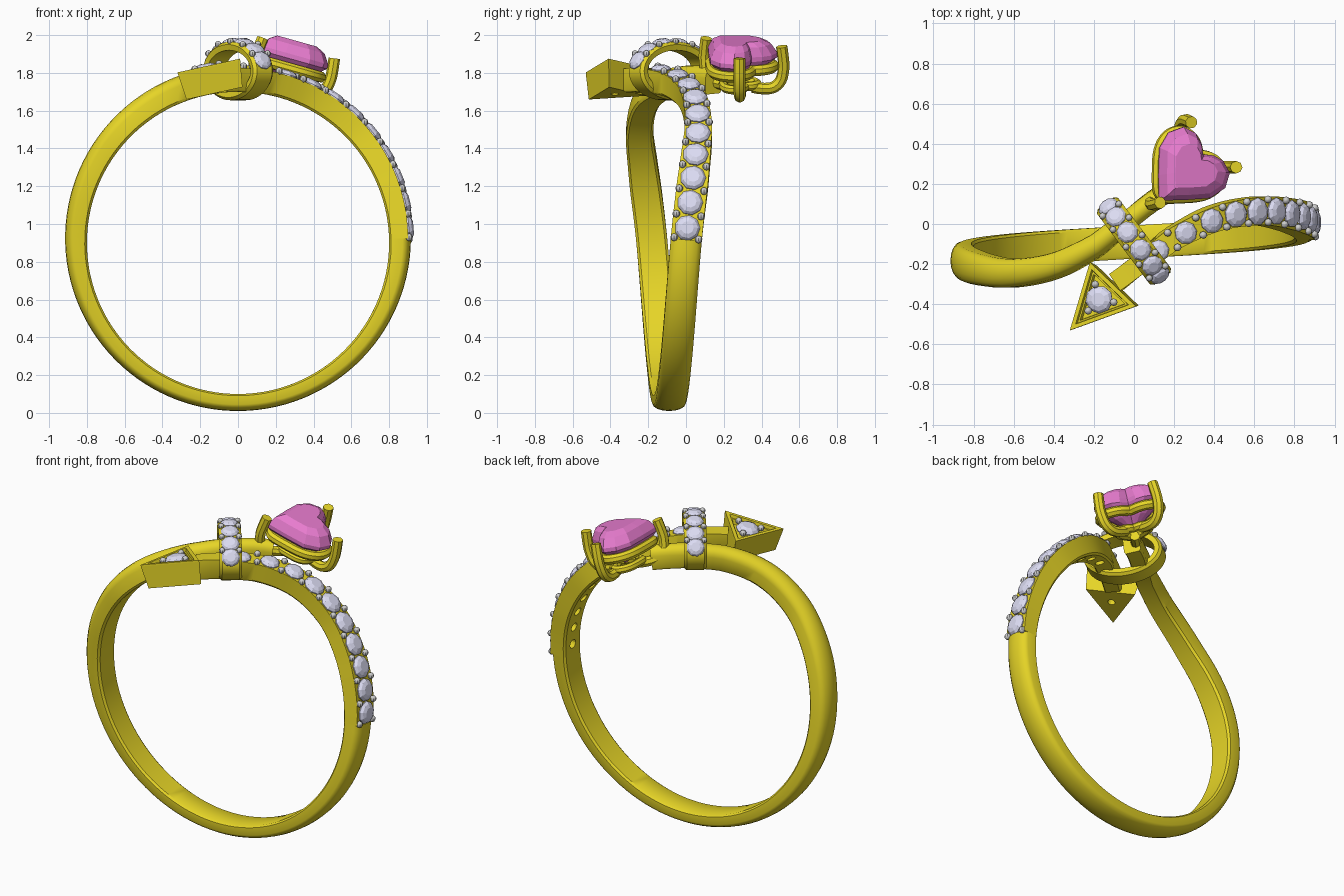
import bpy, bmesh
from math import sin, cos, radians, pi
from mathutils import Vector as V

if "Cube" in bpy.data.objects:
    bpy.data.objects.remove(bpy.data.objects["Cube"])


def material(name, rgb):
    m = bpy.data.materials.new(name)
    m.diffuse_color = (*rgb, 1)
    m.use_nodes = True
    m.node_tree.nodes["Principled BSDF"].inputs["Base Color"].default_value = m.diffuse_color
    return m


GOLD = material("gold", (0.80, 0.67, 0.02))
GEM = material("clear_gem", (0.72, 0.72, 0.90))
PINK = material("pink_gem", (0.80, 0.20, 0.62))
GREY = material("bead_grey", (0.52, 0.53, 0.52))


def smooth(ob):
    bpy.ops.object.select_all(action='DESELECT')
    ob.select_set(True)
    bpy.context.view_layer.objects.active = ob
    bpy.ops.object.shade_smooth_by_angle(angle=radians(35))


def make(name, lofts, mat, closed=False, soft=True):
    """Mesh from lofts; each loft is a list of equal-length point rings."""
    bm = bmesh.new()
    for rings in lofts:
        rv = [[bm.verts.new(p) for p in ring] for ring in rings]
        n = len(rv[0])
        for i in range(len(rv) if closed else len(rv) - 1):
            a, b = rv[i], rv[(i + 1) % len(rv)]
            for k in range(n):
                bm.faces.new((a[k], a[(k + 1) % n], b[(k + 1) % n], b[k]))
        if not closed:
            bm.faces.new(rv[0])
            bm.faces.new(rv[-1])
    bmesh.ops.recalc_face_normals(bm, faces=bm.faces)
    me = bpy.data.meshes.new(name)
    bm.to_mesh(me)
    bm.free()
    me.materials.append(mat)
    ob = bpy.data.objects.new(name, me)
    bpy.context.collection.objects.link(ob)
    if soft:
        smooth(ob)
    return ob


def revolve(c, normal, profile, n=8):
    q = normal.to_track_quat('Z', 'Y')
    return [[c + q @ V((r * cos(2 * pi * k / n), r * sin(2 * pi * k / n), h))
             for k in range(n)] for r, h in profile]


def gem(c, n, r):
    return revolve(c, n, [(.5*r, .36*r), (.82*r, .22*r), (r, 0), (r, -.1*r), (.05*r, -.65*r)], 9)


def bead(c, r=0.02):
    return revolve(c, V((0, 0, 1)), [(r * sin(t), r * cos(t)) for t in
                                     (.1, .7, 1.3, 1.85, 2.45, 3.04)])


def cut(ob, lofts):
    c = make("cutter", lofts, GOLD, soft=False)
    c.hide_render = True
    m = ob.modifiers.new("holes", 'BOOLEAN')
    m.operation, m.solver, m.object = 'DIFFERENCE', 'EXACT', c
    bpy.context.view_layer.objects.active = ob
    bpy.ops.object.modifier_apply(modifier=m.name)
    bpy.data.objects.remove(c)


# Shank path: angle from the bottom, sideways offset; both strands mirror it
KNOTS = [(-45, -.04), (0, 0), (45, .04), (90, .09), (120, .14), (135, .155), (152.6, .118),
         (167, .02), (173, -.05), (180, -.13), (185, -.19), (190, -.24), (195, -.29)]


def offset(a):
    d = abs(a)
    i = max(j for j in range(1, len(KNOTS) - 2) if KNOTS[j][0] <= d)
    (x0, y0), (x1, y1), (x2, y2), (x3, y3) = KNOTS[i-1:i+3]
    h, t = x2 - x1, (d - x1) / (x2 - x1)
    m1, m2 = (y2 - y0) / (x2 - x0) * h, (y3 - y1) / (x3 - x1) * h
    y = ((2*t**3 - 3*t*t + 1) * y1 + (t**3 - 2*t*t + t) * m1
         + (3*t*t - 2*t**3) * y2 + (t**3 - t*t) * m2)
    return y if a >= 0 else -y


def path(a, r):
    t = radians(a)
    return V((r * sin(t), -0.09 + offset(a), 0.9 - r * cos(t)))


def frame(a):
    t = radians(a)
    out = V((sin(t), 0, -cos(t)))
    side = (path(a + .5, .87) - path(a - .5, .87)).cross(out).normalized()
    return out, side


def width(a):
    return 0.165 - 0.065 * min(1, max(0, (abs(a) - 110) / 70))


def shank(a0, a1, n, profile, drop):
    rings = []
    for i in range(n + 1):
        a = a0 + (a1 - a0) * i / n
        out, side = frame(a)
        th = 0.115 - drop - 0.025 * cos(radians(a))
        rings.append([path(a, 0.8) + out * v * th + side * u * width(a) for u, v in profile])
    return rings


DOME = [(.42, 0), (.5, .1)] + [(.5 * cos(pi*k/8), .62 + .38 * sin(pi*k/8)) for k in range(9)] \
    + [(-.5, .1), (-.42, 0)]
FLAT = [(.42, 0), (.5, .1), (.5, 1), (-.5, 1), (-.5, .1), (-.42, 0)]
make("plain_shank", [shank(-189.5, 91, 90, DOME, 0)], GOLD)
pave = make("stone_set_shank", [shank(91, 186, 44, FLAT, .015)], GOLD)

# Pave stones, beads and the holes behind them
stones, beads, holes = [], [], []
for i in range(10):
    a = 95 + 8.6 * i
    out, side = frame(a)
    r = 0.9 - 0.025 * cos(radians(a))
    w = width(a)
    stones.append(gem(path(a, r + .006), out, min(.068, w * .5)))
    holes.append(revolve(path(a, 0.8), out, [(.028, -.03), (.028, .05)], 12))
    b = a + 4.3
    out, side = frame(b)
    beads += [bead(path(b, r + .01) + side * s * width(b) * .4) for s in (-1, 1)]
out, side = frame(91.5)
beads += [bead(path(91.5, .905) + side * s * .065) for s in (-1, 1)]
cut(pave, holes)
smooth(pave)

# Knot loop wrapping both strands
KC, KU, KW, UP = V((0, -.085, 1.81)), V((.6, -.8, 0)), V((.8, .6, 0)), V((0, 0, 1))


def loop(t, ru, rz):
    return KC + KU * ru * cos(t) + UP * rz * sin(t)


make("knot_loop", [[[loop(t, .235 - d, .155 - d) + KW * w for d, w in
                     ((0, .05), (.015, .066), (.045, .06), (.045, -.06), (.015, -.066), (0, -.05))]
                    for t in [2 * pi * i / 48 for i in range(48)]]], GOLD, closed=True)
for i in range(6):
    t = radians(22 + 27.2 * i)
    n = (KU * cos(t) / .235 + UP * sin(t) / .155).normalized()
    stones.append(gem(loop(t, .235, .155), n, .054))
    for s in (-1, 1):
        if i < 5:
            beads.append(bead(loop(t + radians(13.6), .238, .158) + KW * s * .05, .018))

# Arrowhead: tilted triangular box with a stepped recess
TRI = [V((-.22, -.19, 0)), V((-.32, -.53, 0)), V((.01, -.41, 0))]
for p in TRI:
    p.z = 1.873 + 0.22 * p.x
AC, AN = sum(TRI, V()) / 3, V((-.215, 0, .977))
head = make("arrow_head", [[[AC + (p - AC) * s + AN * h for p in TRI] for s, h in
            ((.9, -.15), (1, -.01), (1, 0), (.8, 0), (.76, -.02), (.68, -.02), (.64, -.05))]],
            GOLD, soft=False)
cut(head, [revolve(AC, AN, [(.022, -.2), (.022, .02)], 12)])
stones.append(gem(AC - AN * .012, AN, .07))
beads += [bead(AC + (p - AC).normalized() * .078 - AN * .004) for p in TRI]

make("small_stones", stones, GEM, soft=False)
make("grain_beads", beads, GREY)

# Heart gem in its tilted local frame
HC, HN = V((.29, .29, 1.897)), V((.27, 0, .963)).normalized()
HP = V((.7, .7, 0))
HP = (HP - HN * HP.dot(HN)).normalized()
HQ = HN.cross(HP)
half = [(-.15, .09), (-.05, .18), (.04, .2), (.11, .165), (.13, .1), (.115, .045)]
HEART = [(-.24, 0)] + half + [(.08, 0)] + [(p, -q) for p, q in reversed(half)]


def at(p, q, h):
    return HC + HP * p + HQ * q + HN * h


def heart(s, h):
    return [at(p * s - .02 * (1 - s), q * s, h) for p, q in HEART]


make("heart_gem", [[heart(.6, .075), heart(.84, .05), heart(1, 0), heart(1, -.025),
                    heart(.55, -.1), heart(.04, -.16)]], PINK, soft=False)


# Heart setting: wire rails and curved prongs
def wire(name, pts, r, cyclic=False):
    cu = bpy.data.curves.new(name, 'CURVE')
    cu.dimensions = '3D'
    cu.bevel_depth, cu.bevel_resolution, cu.use_fill_caps = r, 2, True
    sp = cu.splines.new('NURBS')
    sp.points.add(len(pts) - 1)
    for cp, p in zip(sp.points, pts):
        cp.co = (*p, 1)
    sp.order_u, sp.resolution_u = 3, 4
    sp.use_cyclic_u, sp.use_endpoint_u = cyclic, not cyclic
    cu.materials.append(GOLD)
    ob = bpy.data.objects.new(name, cu)
    bpy.context.collection.objects.link(ob)
    bpy.ops.object.select_all(action='DESELECT')
    ob.select_set(True)
    bpy.context.view_layer.objects.active = ob
    bpy.ops.object.convert(target='MESH')
    smooth(bpy.context.object)


wire("upper_rail", heart(.93, -.075), .03, True)
wire("lower_rail", heart(.5, -.17), .025, True)
for i, (p, q) in enumerate([(.14, .155), (.14, -.155), (-.245, 0)]):
    wire(f"prong_{i + 1}", [at(p * s, q * s, h) for s, h in
         ((.3, -.18), (.7, -.2), (1.02, -.16), (1.1, -.08), (1.08, -.02), (1.04, .04))], .031)
